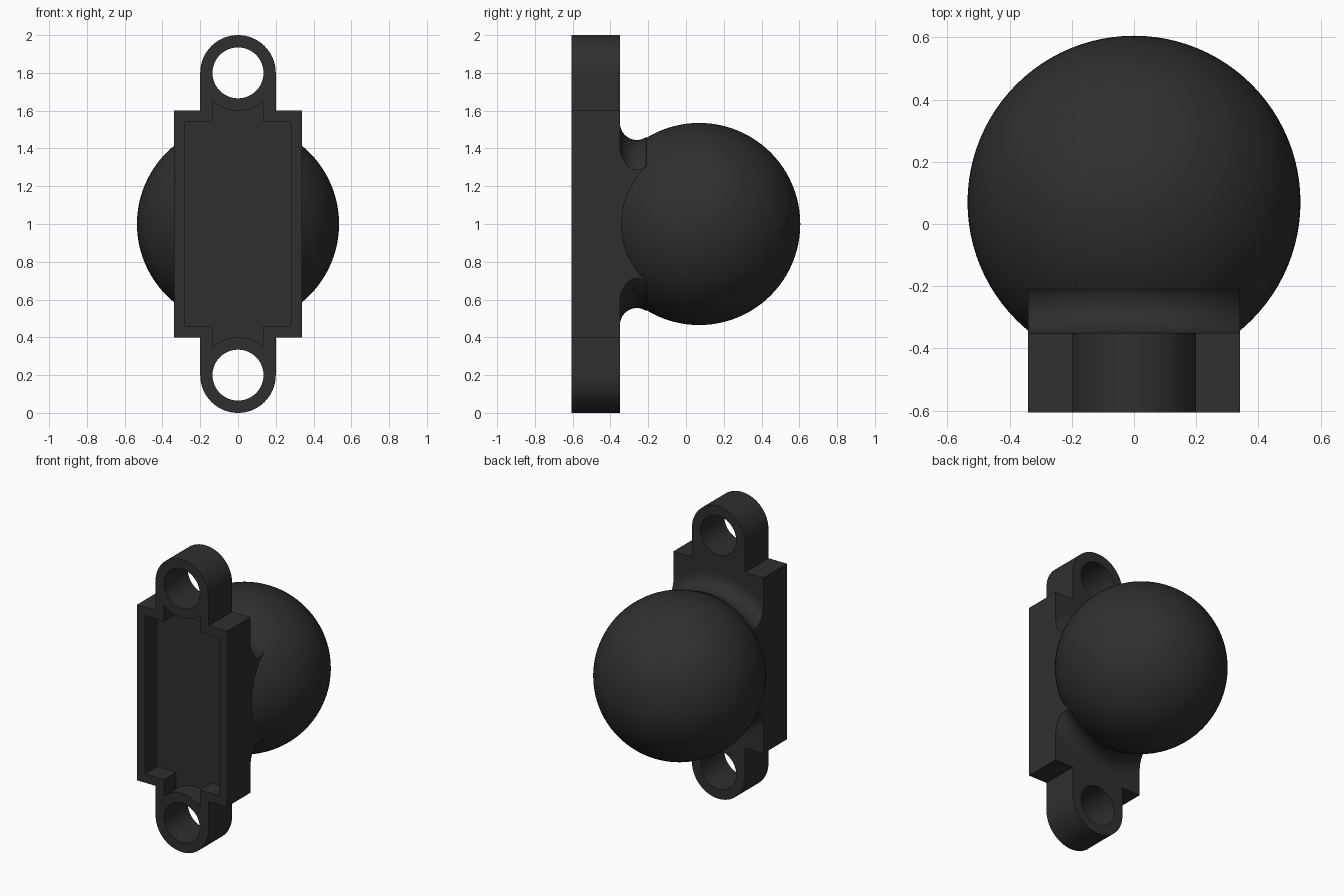
import bpy, bmesh, math
from mathutils import Matrix, Vector

if "Cube" in bpy.data.objects:
    bpy.data.objects.remove(bpy.data.objects["Cube"])

black = bpy.data.materials.new("matte black")
black.diffuse_color = (0.028, 0.028, 0.028, 1)
black.use_nodes = True
black.node_tree.nodes["Principled BSDF"].inputs["Base Color"].default_value = black.diffuse_color


def finish(name, bm):
    bmesh.ops.recalc_face_normals(bm, faces=bm.faces)
    mesh = bpy.data.meshes.new(name)
    bm.to_mesh(mesh)
    bm.free()
    mesh.materials.append(black)
    ob = bpy.data.objects.new(name, mesh)
    bpy.context.collection.objects.link(ob)
    return ob


def prism(name, points, y0, y1):
    """Extrude an x-z outline from y0 to y1."""
    bm = bmesh.new()
    face = bm.faces.new([bm.verts.new((x, y0, z)) for x, z in points])
    out = bmesh.ops.extrude_face_region(bm, geom=[face])
    verts = [v for v in out["geom"] if isinstance(v, bmesh.types.BMVert)]
    bmesh.ops.translate(bm, vec=(0, y1 - y0, 0), verts=verts)
    return finish(name, bm)


def arc(cx, cy, r, a0, a1, n):
    angles = [math.radians(a0 + (a1 - a0) * i / n) for i in range(n + 1)]
    return [(cx + r * math.cos(a), cy + r * math.sin(a)) for a in angles]


def both_ends(half):
    """Repeat the upper half outline, turned half way round z = 1."""
    return half + [(-x, 2 - z) for x, z in half]


FRONT, BACK = -0.605, -0.35
SIDE = 0.34

# Mounting plate with rounded lugs
plate = prism("mounting_plate", both_ends(
    [(SIDE, 1.6), (0.2, 1.6)] + arc(0, 1.8, 0.2, 0, 180, 40)
    + [(-0.2, 1.6), (-SIDE, 1.6)]), FRONT, BACK)

# Front pocket and lug holes
cutters = [prism("pocket_cutter", both_ends(
    [(0.28, 1.54), (0.135, 1.54)] + arc(0, 1.8, 0.2, -47.5, -132.5, 16)
    + [(-0.135, 1.54), (-0.28, 1.54)]), FRONT - 0.1, FRONT + 0.13)]
for z in (0.2, 1.8):
    cutters.append(prism("hole_cutter", arc(0, z, 0.135, 0, 352.5, 47),
                         FRONT - 0.1, BACK + 0.1))
bpy.context.view_layer.objects.active = plate
for cutter in cutters:
    cutter.hide_render = True
    mod = plate.modifiers.new("cut", "BOOLEAN")
    mod.operation = "DIFFERENCE"
    mod.solver = "EXACT"
    mod.object = cutter
    bpy.ops.object.modifier_apply(modifier=mod.name)
    bpy.data.objects.remove(cutter)

# Ball
bm = bmesh.new()
bmesh.ops.create_uvsphere(bm, u_segments=96, v_segments=48, radius=0.535)
bmesh.ops.translate(bm, vec=(0, 0.07, 1), verts=bm.verts)
ball = finish("ball", bm)

# Filleted neck: profile turned about the y axis, trimmed flush with the plate sides
profile = [(BACK, 0)] + arc(-0.26, 0.535, 0.09, 180, 302, 16) + [(-0.1, 0.35), (-0.1, 0)]
bm = bmesh.new()
verts = [bm.verts.new((0, y, r)) for y, r in profile]
edges = [bm.edges.new(pair) for pair in zip(verts, verts[1:])]
bmesh.ops.spin(bm, geom=verts + edges, cent=(0, 0, 0), axis=(0, 1, 0),
               angle=2 * math.pi, steps=96)
bmesh.ops.remove_doubles(bm, verts=bm.verts, dist=1e-4)
for s in (-1, 1):
    cut = bmesh.ops.bisect_plane(
        bm, geom=bm.verts[:] + bm.edges[:] + bm.faces[:],
        plane_co=(s * SIDE, 0, 0), plane_no=(s, 0, 0), clear_outer=True)
    rim = [e for e in cut["geom_cut"] if isinstance(e, bmesh.types.BMEdge)]
    bmesh.ops.triangle_fill(bm, edges=rim, use_beauty=True)
bmesh.ops.translate(bm, vec=(0, 0, 1), verts=bm.verts)
neck = finish("neck", bm)

# Smooth curved surfaces, keep hard edges
for ob in (plate, ball, neck):
    ob.select_set(True)
bpy.ops.object.shade_smooth_by_angle(angle=math.radians(30))
